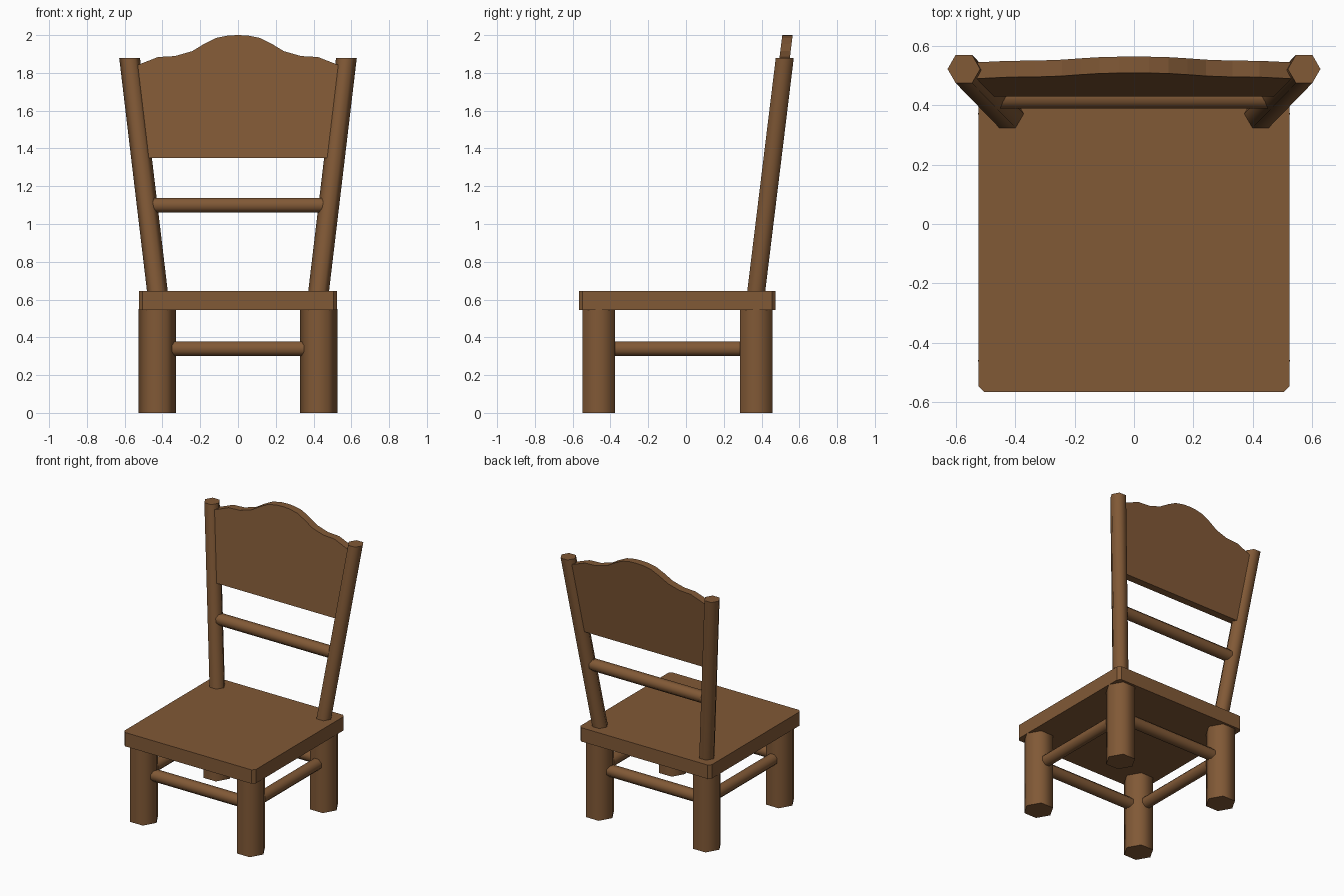
import bpy, bmesh, math
from mathutils import Vector

if "Cube" in bpy.data.objects:
    bpy.data.objects.remove(bpy.data.objects["Cube"])

wood = bpy.data.materials.new("brown wood")
wood.diffuse_color = (0.220, 0.100, 0.037, 1.0)
wood.use_nodes = True
wood.node_tree.nodes["Principled BSDF"].inputs["Base Color"].default_value = wood.diffuse_color


def finish(name, bm):
    bmesh.ops.recalc_face_normals(bm, faces=bm.faces)
    me = bpy.data.meshes.new(name)
    bm.to_mesh(me)
    bm.free()
    me.materials.append(wood)
    ob = bpy.data.objects.new(name, me)
    bpy.context.collection.objects.link(ob)
    return ob


def rod(name, a, b, radius, sides, u, v, turn=0.0):
    """Smooth-sided prism from a to b; cross-section spanned by u and v."""
    a, b, u, v = Vector(a), Vector(b), Vector(u), Vector(v)
    bm = bmesh.new()
    rings = []
    for p in (a, b):
        ring = []
        for i in range(sides):
            t = turn + 2 * math.pi * i / sides
            ring.append(bm.verts.new(p + radius * (u * math.cos(t) + v * math.sin(t))))
        rings.append(ring)
    for i in range(sides):
        j = (i + 1) % sides
        f = bm.faces.new((rings[0][i], rings[0][j], rings[1][j], rings[1][i]))
        f.smooth = True
    bm.faces.new(rings[0])
    bm.faces.new(rings[1])
    return finish(name, bm)


def extrude_outline(name, points, offset):
    bm = bmesh.new()
    face = bm.faces.new([bm.verts.new(p) for p in points])
    new = bmesh.ops.extrude_face_region(bm, geom=[face])["geom"]
    bmesh.ops.translate(bm, vec=offset, verts=[g for g in new if isinstance(g, bmesh.types.BMVert)])
    return finish(name, bm)


X, Y, Z = (1, 0, 0), (0, 1, 0), (0, 0, 1)
LEG_X, FRONT_Y, BACK_Y = 0.427, -0.462, 0.372
SEAT_TOP, POST_TOP = 0.645, 1.88
LEAN = (0.523 - BACK_Y) / (POST_TOP - SEAT_TOP)
SPLAY = (0.574 - LEG_X) / (POST_TOP - SEAT_TOP)


def post_y(z):
    return BACK_Y + LEAN * (z - SEAT_TOP)


def post_x(z):
    return LEG_X + SPLAY * (z - SEAT_TOP)


# Seat slab with clipped vertical corners
x, y0, y1, c = 0.525, -0.567, 0.475, 0.02
extrude_outline("seat", [(-x + c, y0, 0.545), (x - c, y0, 0.545), (x, y0 + c, 0.545),
                         (x, y1 - c, 0.545), (x - c, y1, 0.545), (-x + c, y1, 0.545),
                         (-x, y1 - c, 0.545), (-x, y0 + c, 0.545)], (0, 0, 0.1))

for side, s in (("left", -1), ("right", 1)):
    # Legs and side stretchers
    for end, y in (("front", FRONT_Y), ("back", BACK_Y)):
        rod(f"{end}_{side}_leg", (s * LEG_X, y, 0), (s * LEG_X, y, 0.55), 0.1, 6, X, Y)
    rod(f"{side}_stretcher", (s * LEG_X, FRONT_Y, 0.34), (s * LEG_X, BACK_Y, 0.34),
        0.042, 8, X, Z, math.pi / 8)
    # Leaning back posts, cut level at both ends
    rod(f"{side}_back_post", (s * post_x(0.63), post_y(0.63), 0.63),
        (s * post_x(POST_TOP), post_y(POST_TOP), POST_TOP), 0.055, 6, X, Y)

# Front and back stretchers
for end, y in (("front", FRONT_Y), ("back", BACK_Y)):
    rod(f"{end}_stretcher", (-LEG_X, y, 0.34), (LEG_X, y, 0.34), 0.042, 8, Y, Z, math.pi / 8)

# Rail between the back posts
rx = post_x(1.1)
rod("back_rail", (-rx, post_y(1.1), 1.1), (rx, post_y(1.1), 1.1), 0.042, 8, Y, Z, math.pi / 8)

# Back panel with a curved crest, leaning with the posts
crest = [(0.55, 1.835), (0.518, 1.847), (0.423, 1.884), (0.333, 1.889),
         (0.243, 1.915), (0.18, 1.953), (0.116, 1.985), (0.05, 1.998)]
outline = [(-post_x(1.35), 1.35), (post_x(1.35), 1.35)] + crest
outline += [(0, 2.0)] + [(-px, pz) for px, pz in reversed(crest)]
extrude_outline("back_panel", [(px, post_y(pz) - 0.028, pz) for px, pz in outline], (0, 0.055, 0))
